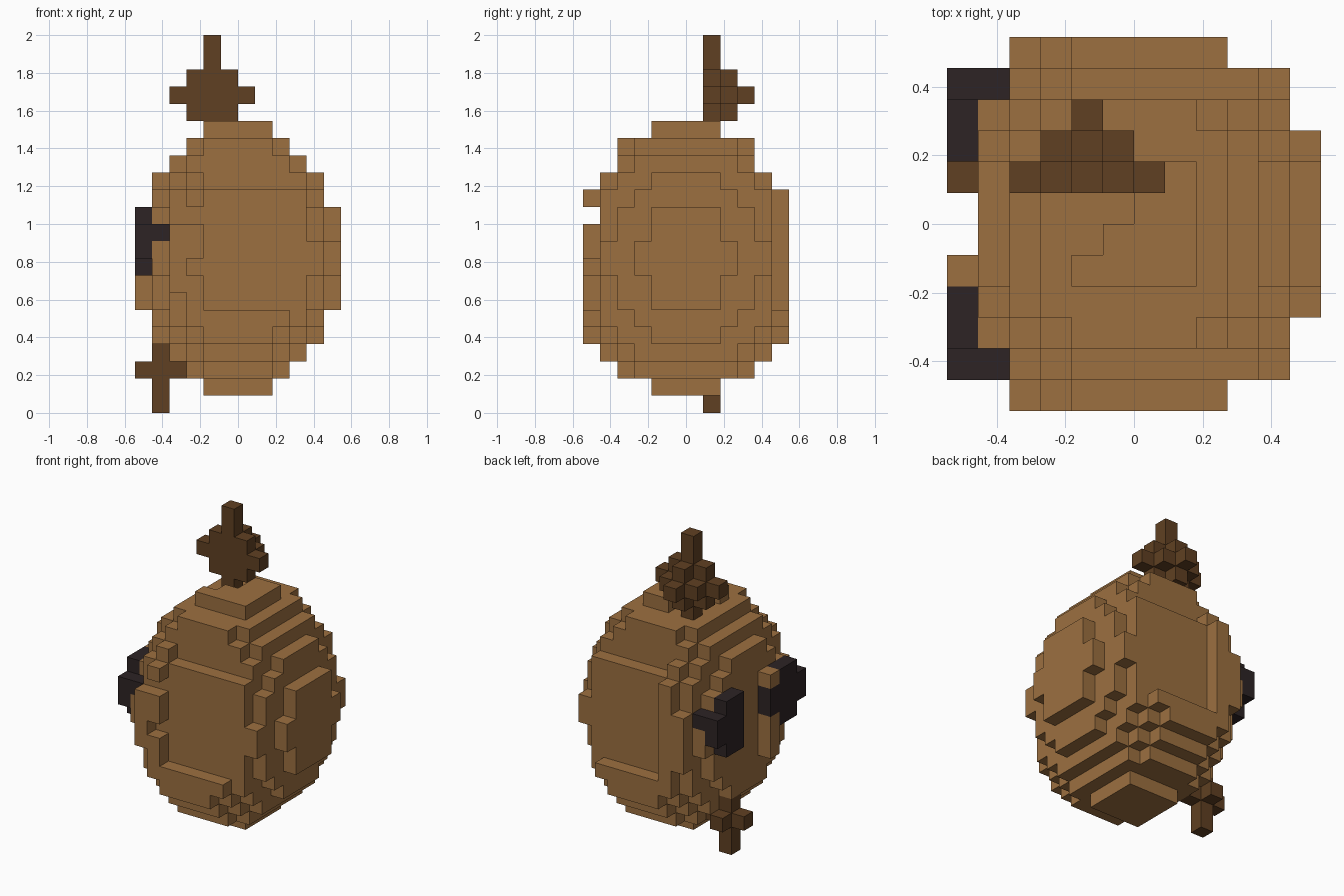
import bpy
import bmesh
from itertools import product
from mathutils import Vector

cube = bpy.data.objects.get("Cube")
if cube:
    bpy.data.objects.remove(cube, do_unlink=True)

UNIT = 2 / 22            # edge of one block
TOP, MIDDLE = 17, 9      # shell top and centre height in blocks


def material(name, colour):
    mat = bpy.data.materials.new(name)
    mat.use_nodes = True
    mat.diffuse_color = (*colour, 1)
    mat.node_tree.nodes["Principled BSDF"].inputs["Base Color"].default_value = (*colour, 1)
    return mat


tan = material("tan", (0.335, 0.162, 0.051))
brown = material("dark brown", (0.117, 0.051, 0.016))
black = material("near black", (0.026, 0.017, 0.018))


def in_shell(x, y, z):
    """Blocky egg with flattened sides, a chipped top and a cut face."""
    cx, cy, cz = x + 0.5, y + 0.5, z + 0.5 - MIDDLE
    if (cx / 6) ** 2 + (cy / 7) ** 2 + (cz / 8) ** 2 > 1:
        return False
    # flat panels on both sides
    if x >= -2 and z >= 6 and abs(cy) > (4 if z >= 13 else 5):
        return False
    # groove down the face
    if x == -6 and -1 <= y < 2:
        return False
    # small chips in the side strip
    if y == -6 and x == -3 and z in (8, 11):
        return False
    # chipped top around the stem
    if z == TOP - 1 and ((x < -1 and y >= -1) or (x < 0 and y >= 0)):
        return False
    return True


def in_eye(x, y, z):
    """Round button of blocks, one on either side of the face."""
    across, up = abs(y + 0.5) - 3, z + 0.5 - 10
    round_button = max(abs(across), abs(up)) < 2 and abs(across) + abs(up) < 3
    return x in (-6, -5) and round_button and not -1 <= y < 2


def half_diamond(centre, radius):
    """Blocks of a diamond, with only its rear half kept."""
    reach = range(-radius, radius + 1)
    return {(centre[0] + a, centre[1] + b, centre[2] + c)
            for a, b, c in product(reach, range(radius + 1), reach)
            if abs(a) + b + abs(c) <= radius}


# Collect the blocks of each part
grid = list(product(range(-6, 6), range(-7, 7), range(TOP)))
shell = {c for c in grid if in_shell(*c)}
eyes = {c for c in grid if in_eye(*c) and (c[0] == -6 or c not in shell)}
shell -= eyes
stem = half_diamond((-2, 1, 18), 2) | {(-2, 1, 21)}
tail = half_diamond((-5, 1, 2), 1) | {(-5, 1, 0)}
shell -= stem | tail
filled = shell | eyes | stem | tail


def build(name, cells, mat):
    """Make one mesh from the outward faces of a set of blocks."""
    bm = bmesh.new()
    corners = {}

    def corner(p):
        if p not in corners:
            corners[p] = bm.verts.new(Vector(p) * UNIT)
        return corners[p]

    for cell in sorted(cells):
        for axis, side in product(range(3), (0, 1)):
            neighbour = list(cell)
            neighbour[axis] += 2 * side - 1
            if tuple(neighbour) in filled:
                continue
            u, v = (axis + 1) % 3, (axis + 2) % 3
            loop = []
            for a, b in ((0, 0), (1, 0), (1, 1), (0, 1)):
                p = list(cell)
                p[axis] += side
                p[u] += a
                p[v] += b
                loop.append(corner(tuple(p)))
            bm.faces.new(loop if side else loop[::-1])
    mesh = bpy.data.meshes.new(name)
    bm.to_mesh(mesh)
    bm.free()
    mesh.materials.append(mat)
    bpy.context.collection.objects.link(bpy.data.objects.new(name, mesh))


# Shell, eyes and the two twigs
build("shell", shell, tan)
build("right_eye", {c for c in eyes if c[1] < 0}, black)
build("left_eye", {c for c in eyes if c[1] >= 0}, black)
build("stem", stem, brown)
build("tail", tail, brown)
